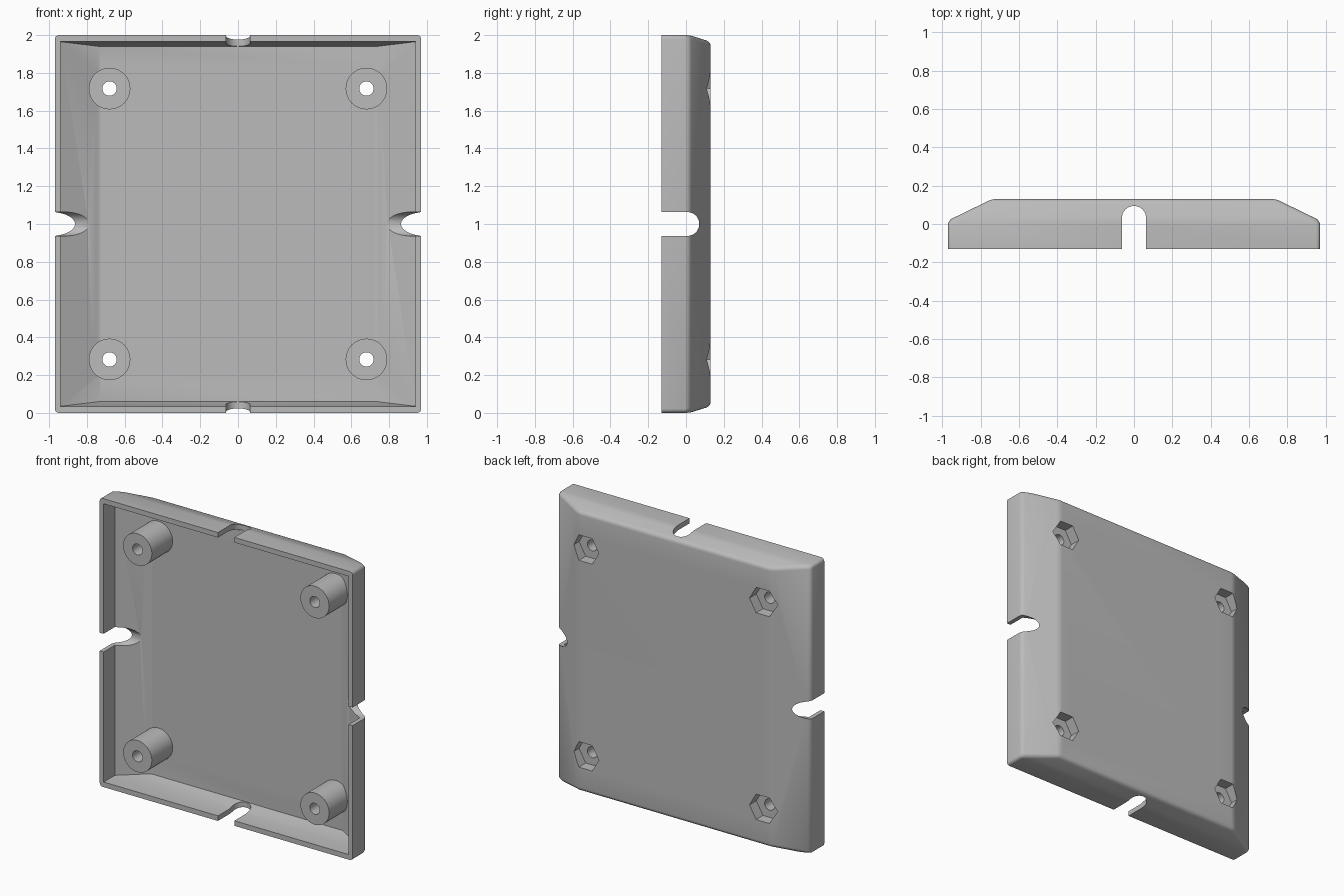
import bpy, bmesh, math
from mathutils import Matrix, Vector

cube = bpy.data.objects.get("Cube")
if cube:
    bpy.data.objects.remove(cube, do_unlink=True)

FRONT, BACK, MID = -0.13, 0.13, 1.0

grey = bpy.data.materials.new("plain grey")
grey.use_nodes = True
colour = (0.5, 0.5, 0.5, 1)
grey.diffuse_color = colour
grey.node_tree.nodes["Principled BSDF"].inputs["Base Color"].default_value = colour


def make(name, bm):
    bmesh.ops.recalc_face_normals(bm, faces=bm.faces)
    mesh = bpy.data.meshes.new(name)
    bm.to_mesh(mesh)
    bm.free()
    mesh.materials.append(grey)
    obj = bpy.data.objects.new(name, mesh)
    bpy.context.collection.objects.link(obj)
    return obj


def tapered_block(name, rings, bevel=0):
    """Stack of rectangles (half width, half height, y), closed at both ends."""
    bm = bmesh.new()
    loops = [[bm.verts.new((sx * w, y, MID + sz * h))
              for sx, sz in ((-1, -1), (1, -1), (1, 1), (-1, 1))] for w, h, y in rings]
    for a, b in zip(loops, loops[1:]):
        for i in range(4):
            j = (i + 1) % 4
            bm.faces.new((a[i], a[j], b[j], b[i]))
    bm.faces.new(loops[0])
    bm.faces.new(loops[-1])
    if bevel:
        edges = [e for e in bm.edges if any(v.co.y > FRONT + 0.01 for v in e.verts)]
        bmesh.ops.bevel(bm, geom=edges, offset=bevel, segments=4, profile=0.5,
                        affect='EDGES', clamp_overlap=True)
    return make(name, bm)


def prism(name, sides, radius, x, z, y0, y1, turn=0):
    """Cylinder or hexagonal prism along y."""
    bm = bmesh.new()
    place = (Matrix.Translation((x, (y0 + y1) / 2, z))
             @ Matrix.Rotation(math.pi / 2, 4, 'X') @ Matrix.Rotation(turn, 4, 'Z'))
    bmesh.ops.create_cone(bm, cap_ends=True, segments=sides, radius1=radius,
                          radius2=radius, depth=y1 - y0, matrix=place)
    return make(name, bm)


def slot(name, half, tip, along_x):
    """Round-ended slot profile swept right across the case."""
    bm = bmesh.new()
    steps = 24
    pts = [(half, FRONT - 0.1)]
    pts += [(half * math.cos(math.pi * i / steps),
             tip - half + half * math.sin(math.pi * i / steps)) for i in range(steps + 1)]
    pts += [(-half, FRONT - 0.1)]
    reach = 1.2
    if along_x:
        verts = [bm.verts.new((-reach, y, MID + u)) for u, y in pts]
        sweep = Vector((2 * reach, 0, 0))
    else:
        verts = [bm.verts.new((u, y, MID - reach)) for u, y in pts]
        sweep = Vector((0, 0, 2 * reach))
    face = bm.faces.new(verts)
    out = bmesh.ops.extrude_face_region(bm, geom=[face], use_keep_orig=True)
    bmesh.ops.translate(bm, vec=sweep,
                        verts=[g for g in out["geom"] if isinstance(g, bmesh.types.BMVert)])
    return make(name, bm)


def combine(target, tool, operation):
    mod = target.modifiers.new("combine", 'BOOLEAN')
    mod.operation, mod.solver, mod.object = operation, 'EXACT', tool
    bpy.context.view_layer.update()
    done = target.evaluated_get(bpy.context.evaluated_depsgraph_get())
    mesh = bpy.data.meshes.new_from_object(done)
    target.modifiers.clear()
    target.data = mesh
    bpy.data.objects.remove(tool, do_unlink=True)


# Outer shell with sloped, softened back, hollowed from the front
case = tapered_block("case", [(0.97, 1.0, FRONT), (0.97, 1.0, 0.018), (0.74, 0.965, BACK)], 0.022)
cavity = tapered_block("cavity_cutter",
                       [(0.94, 0.965, FRONT - 0.1), (0.94, 0.965, -0.008), (0.735, 0.94, 0.098)])
combine(case, cavity, 'DIFFERENCE')

# Cable slots in all four walls
combine(case, slot("side_slot_cutter", 0.063, 0.07, True), 'DIFFERENCE')
combine(case, slot("end_slot_cutter", 0.063, 0.094, False), 'DIFFERENCE')

# Screw posts with through holes and hexagonal nut pockets behind
for x in (-0.68, 0.68):
    for z in (MID - 0.717, MID + 0.717):
        combine(case, prism("post", 48, 0.11, x, z, FRONT, 0.102), 'UNION')
        combine(case, prism("hole_cutter", 32, 0.038, x, z, -0.3, 0.3), 'DIFFERENCE')
        combine(case, prism("nut_cutter", 6, 0.102, x, z, 0.055, 0.3, math.pi / 6 * 3),
                'DIFFERENCE')

# Smooth shading with crisp edges
bpy.ops.object.select_all(action='DESELECT')
case.select_set(True)
bpy.context.view_layer.objects.active = case
bpy.ops.object.shade_smooth_by_angle(angle=math.radians(30))
